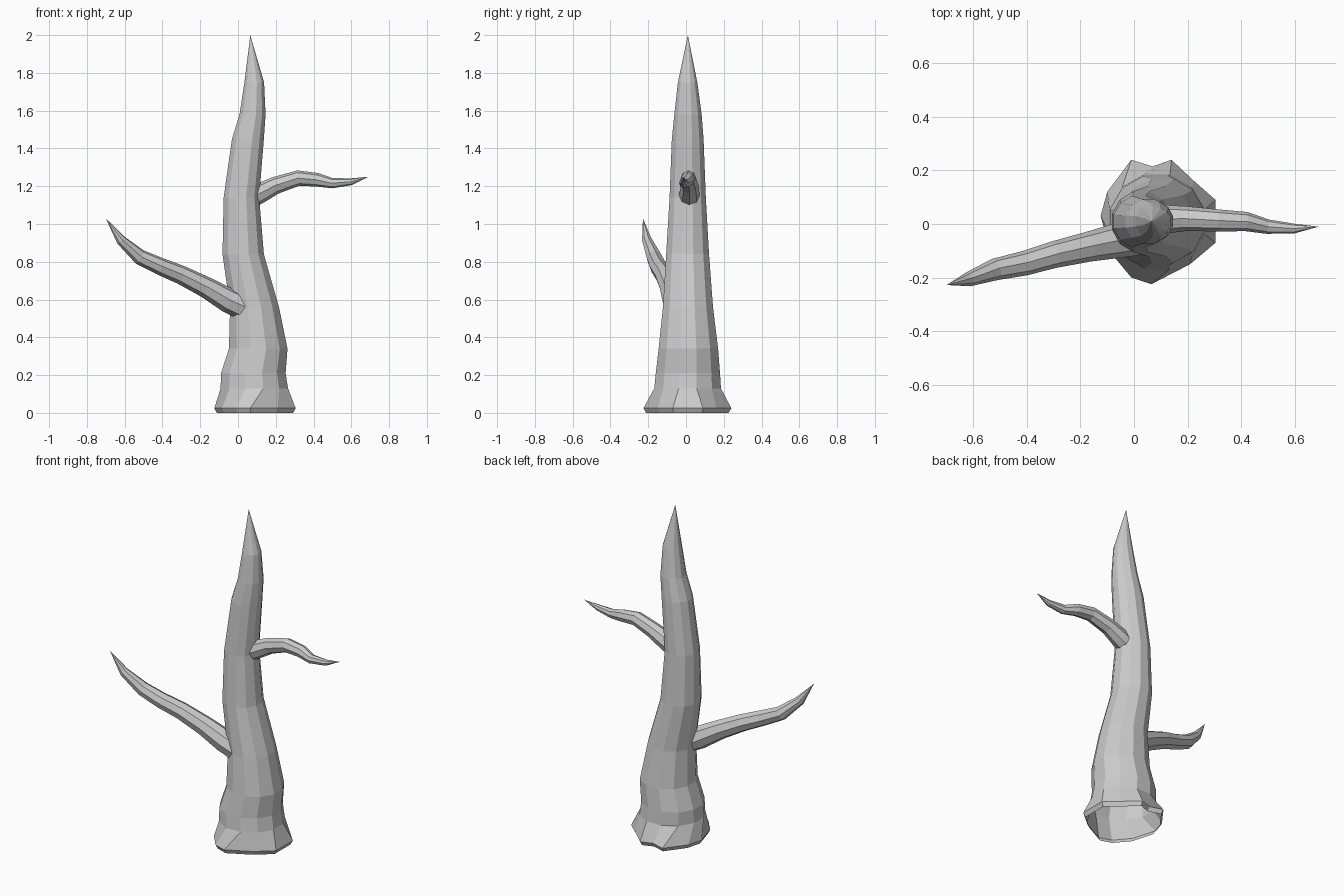
import bpy, bmesh
from math import cos, sin, pi, radians
from mathutils import Vector

if "Cube" in bpy.data.objects:
    bpy.data.objects.remove(bpy.data.objects["Cube"])


def loft(name, rings, tip):
    """Skin a list of equal-length vertex rings and close the end with a point."""
    bm = bmesh.new()
    loops = [[bm.verts.new(p) for p in ring] for ring in rings]
    n = len(loops[0])
    for a, b in zip(loops, loops[1:]):
        for i in range(n):
            j = (i + 1) % n
            bm.faces.new((a[i], a[j], b[j], b[i]))
    end = bm.verts.new(tip)
    for i in range(n):
        bm.faces.new((loops[-1][i], loops[-1][(i + 1) % n], end))
    mesh = bpy.data.meshes.new(name)
    bm.to_mesh(mesh)
    bm.free()
    obj = bpy.data.objects.new(name, mesh)
    bpy.context.collection.objects.link(obj)
    return obj


def branch(name, path, tip, sides=8):
    """Tapered tube; path holds (x, y, z, radius)."""
    pts = [Vector(p[:3]) for p in path] + [Vector(tip)]
    rings = []
    for i, p in enumerate(path):
        d = (pts[i + 1] - pts[max(i - 1, 0)]).normalized()
        side = Vector((0, 0, 1)).cross(d).normalized()
        up = d.cross(side)
        rings.append([pts[i] + p[3] * (side * cos(2 * pi * k / sides) + up * sin(2 * pi * k / sides))
                      for k in range(sides)])
    return loft(name, rings, tip)


# Root flare: irregular outline, open underneath, with a small tucked-in lip
flare = [(.305, .09), (.225, .16), (.14, .24), (.07, .215), (-.01, .24), (-.10, .12),
         (-.125, .03), (-.085, -.11), (-.01, -.20), (.065, -.225), (.21, -.15), (.305, -.07)]
rings = [[(.09 + (x - .09) * .94, y * .94, 0) for x, y in flare],
         [(x, y, .025) for x, y in flare]]

# Trunk sections: z, left, right, front, back
sections = [(.13, -.092, .265, -.168, .185), (.21, -.09, .252, -.16, .18),
            (.34, -.048, .262, -.145, .17), (.56, -.042, .217, -.122, .143),
            (.84, -.082, .137, -.105, .122), (1.14, -.076, .112, -.087, .105),
            (1.45, -.032, .137, -.075, .093), (1.58, .008, .146, -.062, .083),
            (1.75, .034, .138, -.043, .06)]
for z, l, r, f, b in sections:
    ring = []
    for k in range(12):
        a = radians(15 + 30 * k)
        ring.append(((l + r) / 2 + (r - l) / 2 * cos(a) / cos(radians(15)),
                     (f + b) / 2 + (b - f) / 2 * sin(a) / cos(radians(15)), z))
    rings.append(ring)
loft("trunk", rings, (.065, .01, 2))

# Side branches
branch("left_branch", [(.03, -.045, .56, .07), (-.05, -.06, .595, .066), (-.17, -.085, .665, .056),
                       (-.30, -.115, .73, .05), (-.41, -.147, .775, .046), (-.52, -.17, .825, .041),
                       (-.62, -.207, .915, .027)], (-.70, -.228, 1.03))
branch("right_branch", [(.06, .015, 1.135, .056), (.12, .018, 1.165, .053), (.20, .02, 1.205, .046),
                        (.32, .013, 1.243, .041), (.42, .009, 1.234, .036), (.50, -.01, 1.216, .027),
                        (.60, -.017, 1.224, .018)], (.69, -.01, 1.25))
